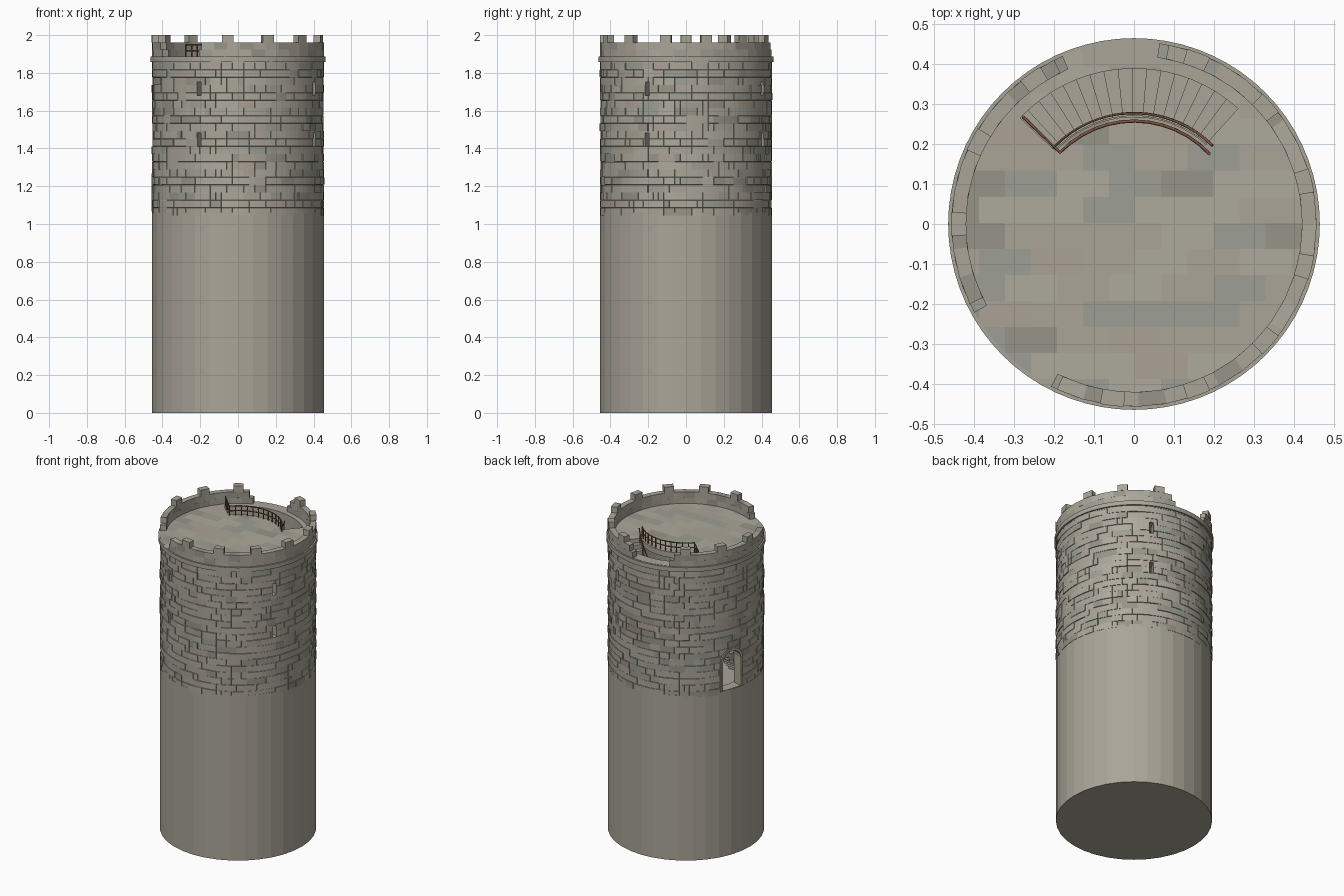
import bpy, bmesh, random
from math import sin, cos, pi, radians, floor

if "Cube" in bpy.data.objects:
    bpy.data.objects.remove(bpy.data.objects["Cube"])

random.seed(7)
SHADES = [(.40, .375, .315), (.42, .40, .34), (.34, .345, .295), (.41, .36, .305), (.31, .30, .25)]


def material(name, rgb):
    m = bpy.data.materials.new(name)
    m.diffuse_color = (*rgb, 1)
    m.use_nodes = True
    m.node_tree.nodes["Principled BSDF"].inputs["Base Color"].default_value = m.diffuse_color
    return m


STONE = [material(f"stone_{i}", c) for i, c in enumerate(SHADES)]
WOOD = material("wood", (.22, .10, .05))


def shade():
    return random.choice([0, 0, 0, 1, 1, 2, 3, 4])


def polar(r, a, z):
    return (r * cos(radians(a)), r * sin(radians(a)), z)


def finish(name, bm, mats=STONE):
    bmesh.ops.recalc_face_normals(bm, faces=bm.faces)
    me = bpy.data.meshes.new(name)
    bm.to_mesh(me)
    bm.free()
    for m in mats:
        me.materials.append(m)
    ob = bpy.data.objects.new(name, me)
    bpy.context.collection.objects.link(ob)
    return ob


def add_sector(bm, r0, r1, z0, z1, a0, a1, n, varied=True):
    """Curved block between two radii, heights and angles."""
    closed = a1 - a0 >= 360
    rings = []
    for i in range(n if closed else n + 1):
        a = a0 + (a1 - a0) * i / n
        rings.append([bm.verts.new(polar(r, a, z)) for r, z in ((r0, z0), (r1, z0), (r1, z1), (r0, z1))])
    for i in range(n):
        p, q = rings[i], rings[(i + 1) % len(rings)]
        s = shade() if varied else 0
        for k in range(4):
            f = bm.faces.new((p[k], p[(k + 1) % 4], q[(k + 1) % 4], q[k]))
            f.material_index = s
    if not closed:
        bm.faces.new(rings[0])
        bm.faces.new(rings[-1])


def add_radial_prism(bm, az, profile, r0, r1, s=0):
    """Profile of (sideways, height) points pushed through the wall at an angle."""
    c, d = cos(radians(az)), sin(radians(az))
    a, b = [[bm.verts.new((r * c - u * d, r * d + u * c, z)) for u, z in profile] for r in (r0, r1)]
    n = len(profile)
    fs = [bm.faces.new(a), bm.faces.new(b)]
    fs += [bm.faces.new((a[i], a[(i + 1) % n], b[(i + 1) % n], b[i])) for i in range(n)]
    for f in fs:
        f.material_index = s


def cut(ob, cutter):
    m = ob.modifiers.new("cut", 'BOOLEAN')
    m.operation = 'DIFFERENCE'
    m.solver = 'EXACT'
    m.object = cutter
    cutter.hide_render = True
    bpy.context.view_layer.objects.active = ob
    bpy.ops.object.modifier_apply(modifier=m.name)
    bpy.data.objects.remove(cutter, do_unlink=True)


# plain lower drum
bm = bmesh.new()
bmesh.ops.create_cone(bm, cap_ends=True, segments=36, radius1=.455, radius2=.455, depth=1.06)
bmesh.ops.translate(bm, verts=bm.verts, vec=(0, 0, .53))
finish("lower_drum", bm)

# upper wall: hollow tube whose outside is divided into raised stones
N, ROWS, Z0, Z1 = 96, 20, 1.045, 1.858
bm = bmesh.new()
grid = [[bm.verts.new(polar(.451, 360 * i / N, Z0 + (Z1 - Z0) * j / ROWS)) for i in range(N)]
        for j in range(ROWS + 1)]
inner = [[bm.verts.new(polar(.39, 360 * i / N, z)) for i in range(N)] for z in (Z0, Z1)]
for i in range(N):
    k = (i + 1) % N
    bm.faces.new((inner[0][k], inner[0][i], inner[1][i], inner[1][k]))
    bm.faces.new((grid[0][i], inner[0][i], inner[0][k], grid[0][k]))
    bm.faces.new((grid[-1][i], grid[-1][k], inner[1][k], inner[1][i]))
stones = []
for j in range(ROWS):
    start, i = random.randrange(N), 0
    while i < N:
        w = min(random.choice([1, 2, 2, 3, 3, 4]), N - i)
        s, group = shade(), []
        for t in range(i, i + w):
            a, b = (start + t) % N, (start + t + 1) % N
            f = bm.faces.new((grid[j][a], grid[j][b], grid[j + 1][b], grid[j + 1][a]))
            f.material_index = s
            group.append(f)
        stones.append(group)
        i += w
bm.normal_update()
bmesh.ops.recalc_face_normals(bm, faces=bm.faces)
for group in stones:
    bmesh.ops.inset_region(bm, faces=group, thickness=.0008, depth=random.uniform(0, .006),
                           use_boundary=True, use_even_offset=True)
wall = finish("upper_wall", bm)

# openings: arrow slits and arched doorway
DOOR = 161


def arch(w, spring, n=8):
    return [(w * cos(pi * i / n), spring + w * sin(pi * i / n)) for i in range(n + 1)]


bm = bmesh.new()
for az in (63, 243, 333):
    for z in (1.41, 1.68):
        add_radial_prism(bm, az, [(-.012, z), (.012, z), (.012, z + .073), (-.012, z + .073)], .33, .5)
add_radial_prism(bm, DOOR, [(.065, 1.065)] + arch(.065, 1.245) + [(-.065, 1.065)], .33, .5)
cut(wall, finish("opening_cutter", bm, []))

# door surround of single stones
bm = bmesh.new()
inn = [(.065, z) for z in (1.065, 1.125, 1.185)] + arch(.065, 1.245) + [(-.065, z) for z in (1.185, 1.125, 1.065)]
out = [(.08, z) for z in (1.065, 1.125, 1.185)] + arch(.08, 1.245) + [(-.08, z) for z in (1.185, 1.125, 1.065)]
for i in range(len(inn) - 1):
    add_radial_prism(bm, DOOR, [inn[i], out[i], out[i + 1], inn[i + 1]], .415, .457, shade())
finish("door_surround", bm)

# roof deck: disc split into paving stones, with the stairwell cut out
bm = bmesh.new()
bmesh.ops.create_cone(bm, cap_ends=True, segments=72, radius1=.455, radius2=.455, depth=.036)
bmesh.ops.translate(bm, verts=bm.verts, vec=(0, 0, 1.87))
T = .065
for axis in ((1, 0, 0), (0, 1, 0)):
    for k in range(-7, 8):
        bmesh.ops.bisect_plane(bm, geom=bm.verts[:] + bm.edges[:] + bm.faces[:],
                               plane_co=[v * (k * T + .003) for v in axis], plane_no=axis)
tiles = {}
for f in bm.faces:
    c = f.calc_center_median()
    row = floor((c.y - .003) / T)
    f.material_index = tiles.setdefault((row, (floor((c.x - .003) / T) + row) // 2), shade())
deck = finish("roof_deck", bm)
bm = bmesh.new()
add_sector(bm, .268, .388, 1.8, 1.95, 48, 137, 18, False)
cut(deck, finish("stairwell_cutter", bm, []))

# cornice ring
bm = bmesh.new()
add_sector(bm, .44, .464, 1.858, 1.886, 0, 360, 72, False)
finish("cornice", bm)

# ruined parapet: two courses with two gaps, upper course stepping back
bm = bmesh.new()
add_sector(bm, .42, .456, 1.886, 1.924, -117, 82, 22)
add_sector(bm, .42, .456, 1.886, 1.924, 113, 209, 11)
add_sector(bm, .42, .456, 1.924, 1.962, -115, 79, 22)
add_sector(bm, .42, .456, 1.924, 1.962, 116, 206, 10)
finish("parapet", bm)

# merlons: thirteen places, three fallen
bm = bmesh.new()
for k in range(13):
    if k not in (3, 10, 9, 12, 11, 1, 2) or k in (1, 2, 9, 11, 12, 10, 3):
        a = 180 - 360 / 13 * k
        gap = 85 < a % 360 < 112 or 207 < a % 360 < 243
        if not gap:
            add_sector(bm, .419, .457, 1.962, 2.0, a - 3.8, a + 3.8, 2, False)
finish("merlons", bm)

# spiral stair from the roof down to the room
bm = bmesh.new()
STEPS, DA, DZ = 29, 5.3, .0275
for i in range(STEPS):
    top = 1.888 - (i + 1) * DZ
    add_sector(bm, .27, .393, max(top - .045, 1.05), top, 48 + i * DA, 48 + (i + 1) * DA + .3, 1, False)
finish("spiral_stair", bm)


# wooden railings
def rail(name, lines, thick):
    cu = bpy.data.curves.new(name, 'CURVE')
    cu.dimensions = '3D'
    cu.bevel_depth = thick
    cu.bevel_resolution = 0
    cu.use_fill_caps = True
    for pts in lines:
        sp = cu.splines.new('POLY')
        sp.points.add(len(pts) - 1)
        for p, co in zip(sp.points, pts):
            p.co = (*co, 1)
    cu.materials.append(WOOD)
    bpy.context.collection.objects.link(bpy.data.objects.new(name, cu))


angles = [43 + 93 * i / 12 for i in range(13)]
lines = [[polar(.257, a, z) for a in angles] + [polar(.385, 136, z)] for z in (1.918, 1.948)]
lines += [[polar(.257, a, 1.885), polar(.257, a, 1.952)] for a in angles]
lines += [[polar(r, 136, 1.885), polar(r, 136, 1.952)] for r in (.30, .342, .385)]
rail("roof_railing", lines, .004)

spiral = [(45 + i * DA, 1.948 - i * DZ) for i in range(STEPS)]
lines = [[polar(.277, a, z) for a, z in spiral]]
lines += [[polar(.277, a, z - .09), polar(.277, a, z)] for a, z in spiral[1::2]]
rail("stair_handrail", lines, .0035)
